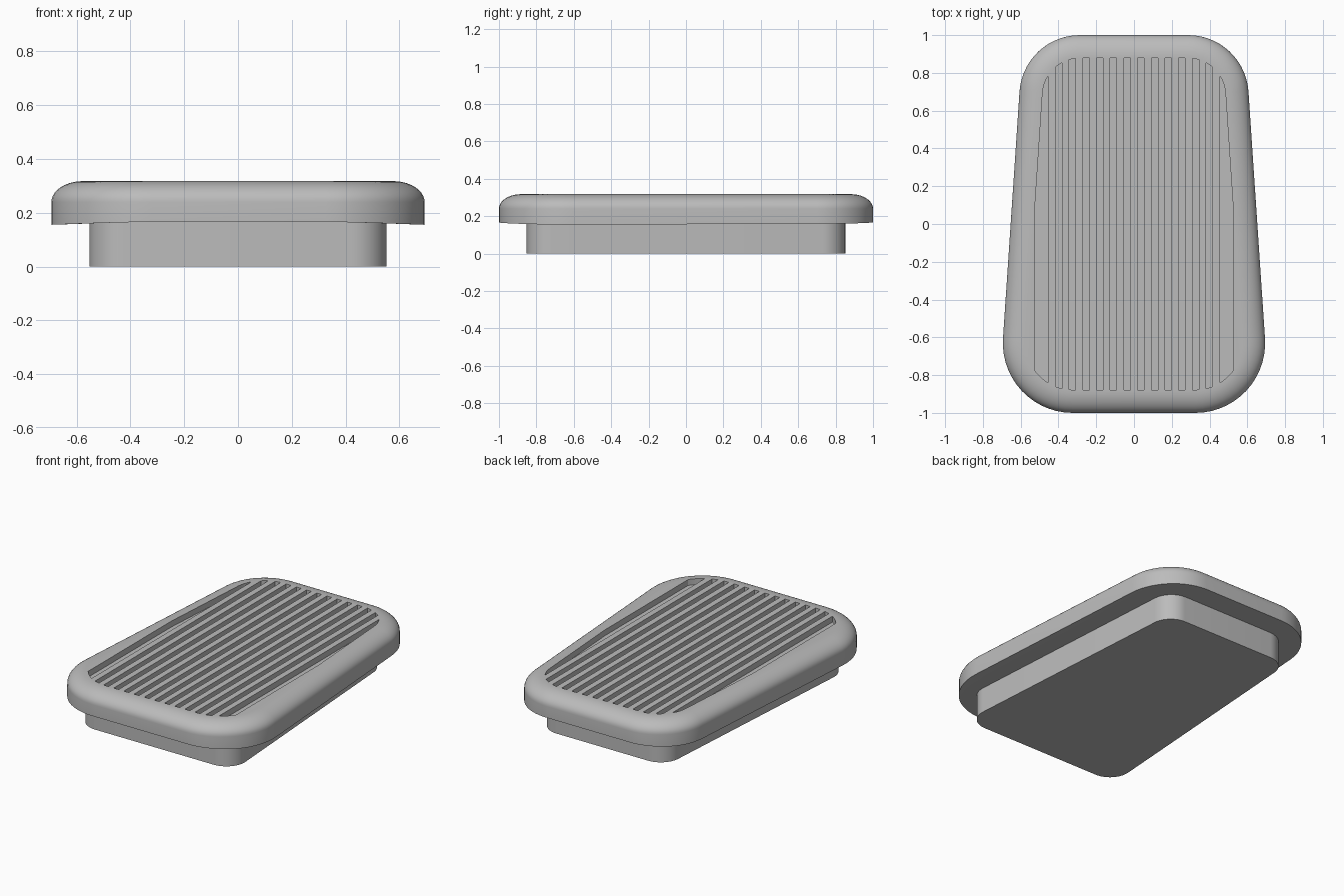
import bpy, bmesh, math
from mathutils import Vector

cube = bpy.data.objects.get("Cube")
if cube:
    bpy.data.objects.remove(cube)

grey = bpy.data.materials.new("plain grey")
grey.use_nodes = True
GREY = (0.5, 0.5, 0.5, 1)
grey.diffuse_color = GREY
grey.node_tree.nodes["Principled BSDF"].inputs["Base Color"].default_value = GREY

TAPER = 0.067            # side slope: the front is wider than the back
LEAN = math.atan(TAPER)


def outline(inset, front_r, back_r, steps=14):
    """Rounded tapered outline, inset from the widest edge of the pad."""
    half = 1 - inset
    right = []
    for sign, r, a0, a1 in ((-1, front_r, -math.pi / 2, LEAN),
                            (1, back_r, LEAN, math.pi / 2)):
        cy = sign * (half - r)
        cx = 0.653 - TAPER * cy - (inset + r) / math.cos(LEAN)
        for i in range(steps + 1):
            a = a0 + (a1 - a0) * i / steps
            right.append((cx + r * math.cos(a), cy + r * math.sin(a)))
    return right + [(-x, y) for x, y in reversed(right)]


def pad_outline(inset):
    return outline(inset, 0.37 - inset, 0.32 - inset)


def loft(bm, rings):
    """Skin a stack of (outline, height function) rings and close both ends."""
    loops = [[bm.verts.new((x, y, z(x))) for x, y in pts] for pts, z in rings]
    n = len(loops[0])
    for low, high in zip(loops, loops[1:]):
        for i in range(n):
            j = (i + 1) % n
            bm.faces.new((low[i], low[j], high[j], high[i]))
    bm.faces.new(loops[0][::-1])
    bm.faces.new(loops[-1])


def make_object(name, bm):
    bmesh.ops.recalc_face_normals(bm, faces=bm.faces[:])
    mesh = bpy.data.meshes.new(name)
    bm.to_mesh(mesh)
    bm.free()
    mesh.materials.append(grey)
    obj = bpy.data.objects.new(name, mesh)
    bpy.context.collection.objects.link(obj)
    return obj


def level(h):
    return lambda x: h


def arch(x):
    return 0.17 - 0.03 * x * x


# Pad: arched underside, upright wall, elliptical rounded shoulder
TOP, SHOULDER, ROUND = 0.318, 0.24, 0.118
rings = [(pad_outline(0.17), arch), (pad_outline(0), arch)]
for i in range(11):
    a = math.pi / 2 * i / 10
    rings.append((pad_outline(ROUND * (1 - math.cos(a))),
                  level(SHOULDER + (TOP - SHOULDER) * math.sin(a))))
bm = bmesh.new()
loft(bm, rings)
pad = make_object("tread_pad", bm)

# Grooves: slices of the inset field, leaving flush ribs between them
PITCH, RIB, EDGE, RIBS = 0.0725, 0.019, 0.526, 6
spans = [(k * PITCH + RIB, (k + 1) * PITCH - RIB) for k in range(-RIBS, RIBS)]
last = RIBS * PITCH + RIB
spans += [(-EDGE, -last), (last, EDGE)]
cut = bmesh.new()
for x0, x1 in spans:
    piece = bmesh.new()
    loft(piece, [(pad_outline(0.122), level(0.28)), (pad_outline(0.122), level(0.4))])
    for x, side in ((x0, -1), (x1, 1)):
        res = bmesh.ops.bisect_plane(
            piece, geom=piece.verts[:] + piece.edges[:] + piece.faces[:],
            plane_co=Vector((x, 0, 0)), plane_no=Vector((side, 0, 0)), clear_outer=True)
        edges = [e for e in res["geom_cut"] if isinstance(e, bmesh.types.BMEdge)]
        bmesh.ops.holes_fill(piece, edges=edges)
    bmesh.ops.recalc_face_normals(piece, faces=piece.faces[:])
    temp = bpy.data.meshes.new("groove_piece")
    piece.to_mesh(temp)
    piece.free()
    cut.from_mesh(temp)
    bpy.data.meshes.remove(temp)
cutter = make_object("groove_cutter", cut)
cutter.hide_render = True
cutter.hide_viewport = True

mod = pad.modifiers.new("grooves", "BOOLEAN")
mod.operation = "DIFFERENCE"
mod.solver = "EXACT"
mod.object = cutter
bpy.context.view_layer.update()
cut_mesh = bpy.data.meshes.new_from_object(
    pad.evaluated_get(bpy.context.evaluated_depsgraph_get()))
pad.modifiers.clear()
pad.data = cut_mesh
bpy.data.objects.remove(cutter)

# Base: smaller block under the pad
bm = bmesh.new()
base_shape = outline(0.148, 0.13, 0.13)
loft(bm, [(base_shape, level(0)), (base_shape, level(0.2))])
base = make_object("base_block", bm)

for obj in (pad, base):
    bpy.ops.object.select_all(action="DESELECT")
    obj.select_set(True)
    bpy.context.view_layer.objects.active = obj
    bpy.ops.object.shade_smooth_by_angle(angle=math.radians(30))
